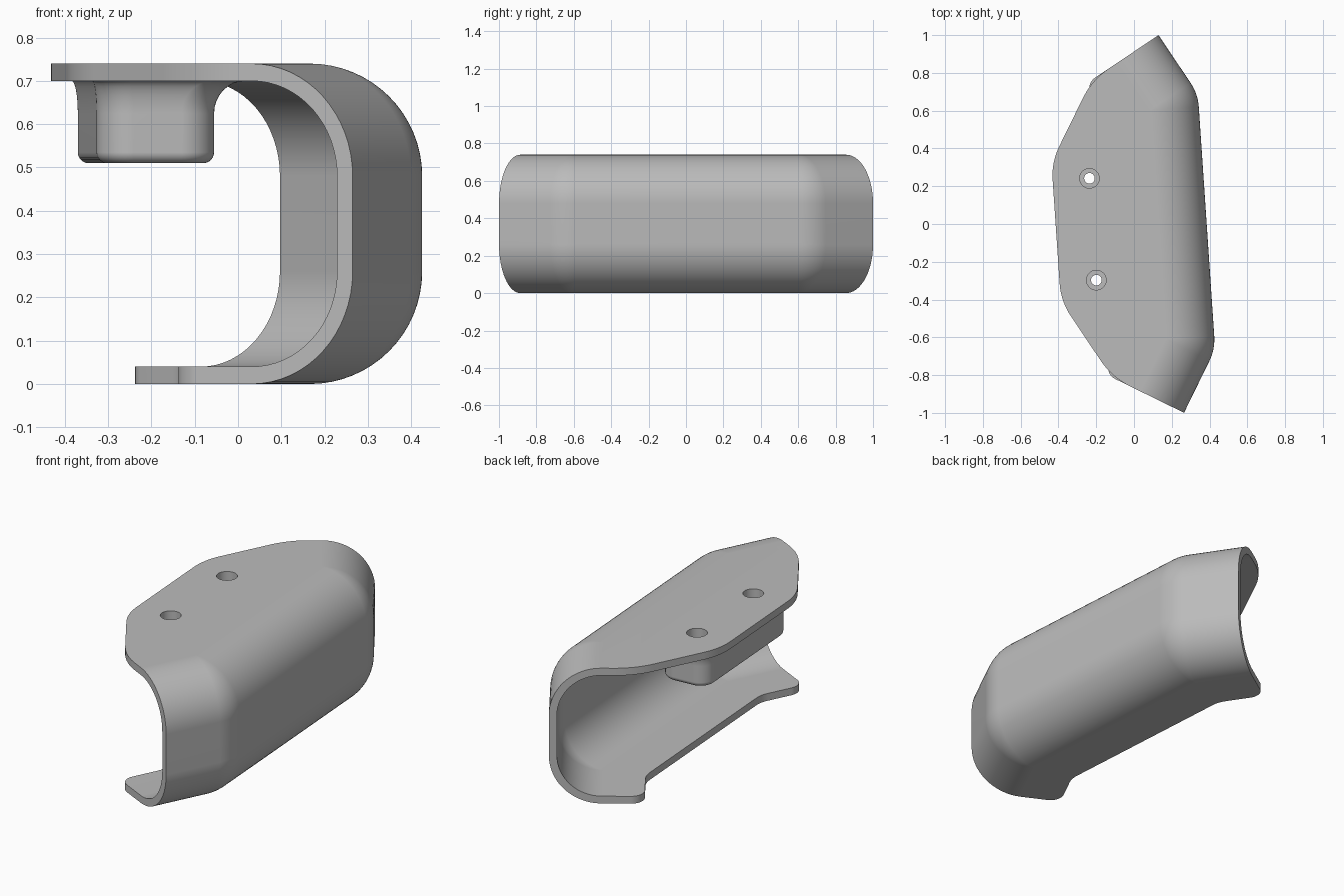
import bpy, bmesh, math
from mathutils import Vector, Matrix

cube = bpy.data.objects.get("Cube")
if cube:
    bpy.data.objects.remove(cube, do_unlink=True)

# Sizes
H, T, R = 0.74, 0.04, 0.26           # height, wall thickness, outer radius
PLACE = Matrix.Rotation(math.radians(3.86), 4, 'Z') @ Matrix.Translation((0, -0.013, 0))

grey = bpy.data.materials.new("plain grey")
grey.use_nodes = True
grey.diffuse_color = (0.5, 0.5, 0.5, 1)
grey.node_tree.nodes["Principled BSDF"].inputs["Base Color"].default_value = (0.5, 0.5, 0.5, 1)


def finish(bm, name):
    """Clean a bmesh, place it and turn it into an object."""
    bmesh.ops.remove_doubles(bm, verts=bm.verts, dist=1e-5)
    bmesh.ops.recalc_face_normals(bm, faces=bm.faces)
    bm.transform(PLACE)
    mesh = bpy.data.meshes.new(name)
    bm.to_mesh(mesh)
    bm.free()
    mesh.materials.append(grey)
    obj = bpy.data.objects.new(name, mesh)
    bpy.context.collection.objects.link(obj)
    return obj


def face(bm, points):
    bm.faces.new([bm.verts.new(p) for p in points])


def fillet(a, p, b, r, steps=10):
    """Round the corner p between a and b."""
    d1, d2 = (a - p).normalized(), (b - p).normalized()
    half = d1.angle(d2) / 2
    mid = p + (d1 + d2).normalized() * r / math.sin(half)
    v1 = p + d1 * r / math.tan(half) - mid
    v2 = p + d2 * r / math.tan(half) - mid
    return [mid + v1.lerp(v2, k / steps).normalized() * r for k in range(steps + 1)]


def mirrored(points):
    return points + [Vector((p.x, -p.y)) for p in reversed(points)]


def loft(bm, rings):
    for a, b in zip(rings, rings[1:]):
        for i in range(len(a)):
            j = (i + 1) % len(a)
            face(bm, (a[i], a[j], b[j], b[i]))
    face(bm, rings[0])
    face(bm, rings[-1])


# Plan of the bent channel: inner line of the curved wall
end = Vector((0.197, 1.002))
inward = Vector((-math.cos(math.pi / 6), -0.5))
along = Vector((0.5, inward.x))       # from the end towards the bend
hinge_end = end + inward * R
hinge = Vector((0.384 - R, 0.608))
stations = [(hinge_end, 30)] + [(hinge, 30 - 3 * k) for k in range(11)]
stations += [(Vector((c.x, -c.y)), -a) for c, a in reversed(stations)]


def section(c, degrees, r):
    a = math.radians(degrees)
    out = Vector((math.cos(a), math.sin(a), 0))
    upper = [(r * math.cos(t), H - R + r * math.sin(t))
             for t in [math.pi / 2 * (1 - k / 16) for k in range(17)]]
    profile = upper + [(d, H - z) for d, z in reversed(upper)]
    return [c.to_3d() + out * d + Vector((0, 0, z)) for d, z in profile]


# Curved wall
bm = bmesh.new()
outer = [section(c, a, R) for c, a in stations]
inner = [section(c, a, R - T) for c, a in stations]
n = len(outer[0])
for skin in (outer, inner):
    for a, b in zip(skin, skin[1:]):
        for i in range(n - 1):
            face(bm, (a[i], a[i + 1], b[i + 1], b[i]))
for o, s in ((outer[0], inner[0]), (outer[-1], inner[-1])):
    for i in range(n - 1):
        face(bm, (o[i], o[i + 1], s[i + 1], s[i]))


# Flat plates continuing the wall
def plate(edge, z0, z1):
    rim = mirrored([hinge_end] + edge)
    loop = rim + [Vector((hinge.x, -hinge.y)), hinge]
    for z in (z0, z1):
        face(bm, [(p.x, p.y, z) for p in loop])
    for p, q in zip(rim, rim[1:]):
        face(bm, ((p.x, p.y, z0), (q.x, q.y, z0), (q.x, q.y, z1), (p.x, p.y, z1)))


def run_to(p, direction, x):
    return p + direction * ((x - p.x) / direction.x)


def plate_edge(width, direction, x, r1, r2):
    corner = end + inward * width
    bend = run_to(corner, direction, x)
    middle = Vector((x, 0))
    return fillet(end, corner, bend, r1) + fillet(corner, bend, middle, r2)


plate(plate_edge(0.425, Vector((-0.5, inward.x)), -0.414, 0.4, 0.35), H - T, H)
plate(plate_edge(0.475, along, -0.091, 0.07, 0.15), 0, T)
shell = finish(bm, "clamp_shell")


# Mounting boss under the top plate
def boss_ring(z, grow_left, grow_right, grow_end, r):
    x0, x1, y = -0.35 - grow_left, -0.078 + grow_right, 0.40 + grow_end
    mid = Vector(((x0 + x1) / 2, y))
    left, right = Vector((x0, y)), Vector((x1, y))
    half = fillet(Vector((x1, 0)), right, mid, r) + fillet(mid, left, Vector((x0, 0)), r)
    return [(p.x, p.y, z) for p in mirrored(half)]


bm = bmesh.new()
rings = []
for k in range(7):                    # rounded lower edge
    t = math.pi / 2 * k / 6
    g = -0.025 * (1 - math.sin(t))
    rings.append(boss_ring(0.535 - 0.025 * math.cos(t), g, g, g, 0.08 + g))
for k in range(9):                    # flare into the plate
    t = math.pi / 2 * k / 8
    f = 1 - math.cos(t)
    rings.append(boss_ring(0.625 + 0.075 * math.sin(t), 0.012 * f, 0.07 * f, 0.03 * f, 0.08))
rings.append(boss_ring(0.715, 0.012, 0.07, 0.03, 0.08))
loft(bm, rings)
boss = finish(bm, "mounting_boss")


# Stepped screw holes
def hole_cutter(y):
    bm = bmesh.new()
    rings = []
    for r, z in ((0.028, 0.4), (0.028, 0.63), (0.052, 0.63), (0.052, 0.8)):
        rings.append([(-0.219 + r * math.cos(a), y + r * math.sin(a), z)
                      for a in [math.tau * k / 40 for k in range(40)]])
    loft(bm, rings)
    obj = finish(bm, "hole_cutter")
    obj.hide_render = True
    return obj


bpy.context.view_layer.objects.active = shell
for tool, how in ((boss, 'UNION'), (hole_cutter(0.27), 'DIFFERENCE'), (hole_cutter(-0.27), 'DIFFERENCE')):
    mod = shell.modifiers.new("join", 'BOOLEAN')
    mod.operation, mod.object, mod.solver = how, tool, 'EXACT'
    bpy.ops.object.modifier_apply(modifier=mod.name)
    bpy.data.objects.remove(tool, do_unlink=True)

# Smooth shading with sharp edges kept
for obj in bpy.context.selected_objects:
    obj.select_set(False)
shell.select_set(True)
bpy.ops.object.shade_smooth_by_angle(angle=math.radians(30))
weighted = shell.modifiers.new("weighted normals", 'WEIGHTED_NORMAL')
weighted.keep_sharp = True
